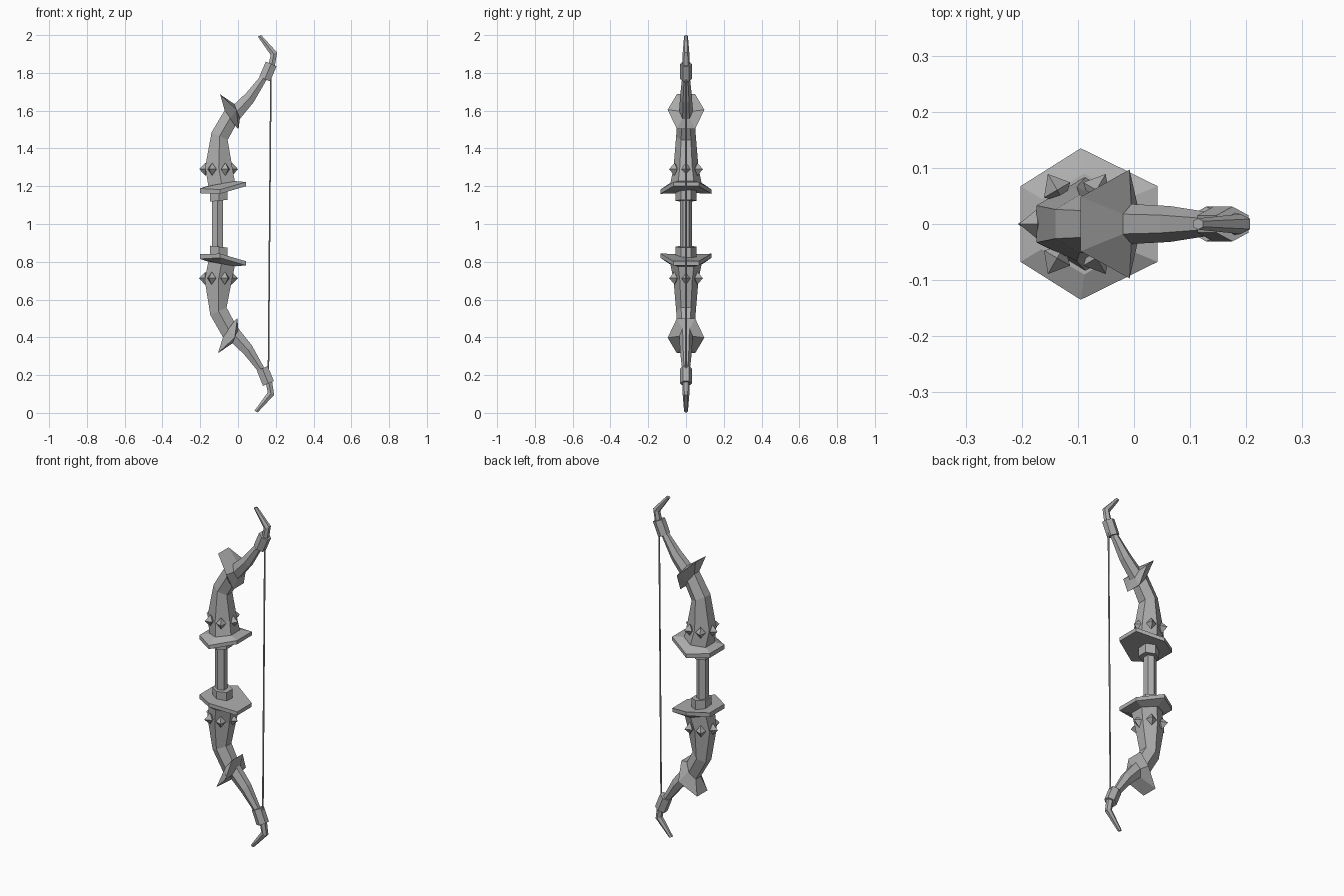
import bpy, bmesh, math
from mathutils import Vector

if "Cube" in bpy.data.objects:
    bpy.data.objects.remove(bpy.data.objects["Cube"])

grey = bpy.data.materials.new("plain grey")
grey.diffuse_color = (0.42, 0.42, 0.42, 1)
grey.use_nodes = True
grey.node_tree.nodes["Principled BSDF"].inputs["Base Color"].default_value = grey.diffuse_color


def finish(bm, name):
    bmesh.ops.recalc_face_normals(bm, faces=bm.faces)
    me = bpy.data.meshes.new(name)
    bm.to_mesh(me)
    bm.free()
    me.materials.append(grey)
    bpy.context.collection.objects.link(bpy.data.objects.new(name, me))


def place(p, lower):
    """Mirror a point to the lower half, with the slight lean of the bow."""
    x, y, z = p
    if lower:
        x, z = x - 0.018 * max(0, z - 1.2) / 0.8, 2.003 - z
    return Vector((x, y, z))


def hexagon(left, right, width, mid=None):
    """Six-sided section with its points on the +y and -y sides."""
    (lx, lz), (rx, rz) = left, right
    mx, mz = mid or ((lx + rx) / 2, (lz + rz) / 2)
    h = width / 2
    return [(lx, -h, lz), (mx, -width, mz), (rx, -h, rz),
            (rx, h, rz), (mx, width, mz), (lx, h, lz)]


def loft(name, sections, lower=False):
    bm = bmesh.new()
    rings = [[bm.verts.new(place(p, lower)) for p in hexagon(*s)] for s in sections]
    for a, b in zip(rings, rings[1:]):
        for i in range(6):
            j = (i + 1) % 6
            bm.faces.new((a[i], a[j], b[j], b[i]))
    bm.faces.new(rings[0])
    bm.faces.new(rings[-1])
    finish(bm, name)


def spikes(name, lower):
    """Ring of six four-sided spikes."""
    bm = bmesh.new()
    for k in range(6):
        a = k * math.pi / 3
        out = Vector((math.cos(a), math.sin(a), 0))
        side = Vector((-out.y, out.x, 0)) * 0.027
        up = Vector((0, 0, 0.034))
        c = Vector((-0.102, 0, 1.29))
        base = c + out * 0.07
        tip = bm.verts.new(place(c + out * 0.103, lower))
        root = bm.verts.new(place(c + out * 0.045, lower))
        q = [bm.verts.new(place(base + d, lower)) for d in (side, up, -side, -up)]
        for i in range(4):
            bm.faces.new((q[i], q[(i + 1) % 4], tip))
            bm.faces.new((q[i], q[(i + 1) % 4], root))
    finish(bm, name)


# grip between the guards
loft("grip", [((-0.138, 0.86), (-0.08, 0.86), 0.033),
              ((-0.138, 1.143), (-0.08, 1.143), 0.033)])

for lower in (False, True):
    tag = "lower_" if lower else "upper_"
    # collar at the end of the grip
    loft(tag + "collar", [((-0.147, 1.118), (-0.055, 1.128), 0.055),
                          ((-0.147, 1.18), (-0.055, 1.19), 0.055)], lower)
    # wide bent guard with sloping shoulder
    loft(tag + "guard", [
        ((-0.202, 1.163), (0.042, 1.2), 0.135, (-0.095, 1.16)),
        ((-0.202, 1.188), (0.042, 1.222), 0.135, (-0.095, 1.182)),
        ((-0.165, 1.2), (-0.012, 1.227), 0.09)], lower)
    # thick limb
    loft(tag + "limb", [
        ((-0.155, 1.19), (-0.015, 1.215), 0.085),
        ((-0.174, 1.3), (-0.03, 1.3), 0.066),
        ((-0.14, 1.485), (-0.055, 1.445), 0.052),
        ((-0.06, 1.62), (-0.008, 1.53), 0.045)], lower)
    # flared dish
    loft(tag + "flare", [
        ((-0.07, 1.6), (-0.012, 1.515), 0.045),
        ((-0.095, 1.687), (0.003, 1.503), 0.097, (-0.008, 1.605)),
        ((-0.02, 1.635), (0.01, 1.56), 0.036)], lower)
    # slender outer limb
    loft(tag + "outer_limb", [
        ((-0.035, 1.62), (0.005, 1.55), 0.036),
        ((0.045, 1.695), (0.083, 1.645), 0.032),
        ((0.125, 1.79), (0.155, 1.77), 0.02)], lower)
    # cuff
    loft(tag + "cuff", [((0.113, 1.78), (0.17, 1.755), 0.031),
                        ((0.147, 1.86), (0.204, 1.835), 0.031)], lower)
    # hooked tip
    loft(tag + "tip", [((0.16, 1.835), (0.193, 1.825), 0.02),
                       ((0.173, 1.895), (0.207, 1.908), 0.018),
                       ((0.105, 1.992), (0.123, 2.0), 0.01)], lower)
    spikes(tag + "spikes", lower)

# string
loft("string", [((0.157, 0.22), (0.165, 0.22), 0.004),
                ((0.17, 1.775), (0.178, 1.775), 0.004)])
